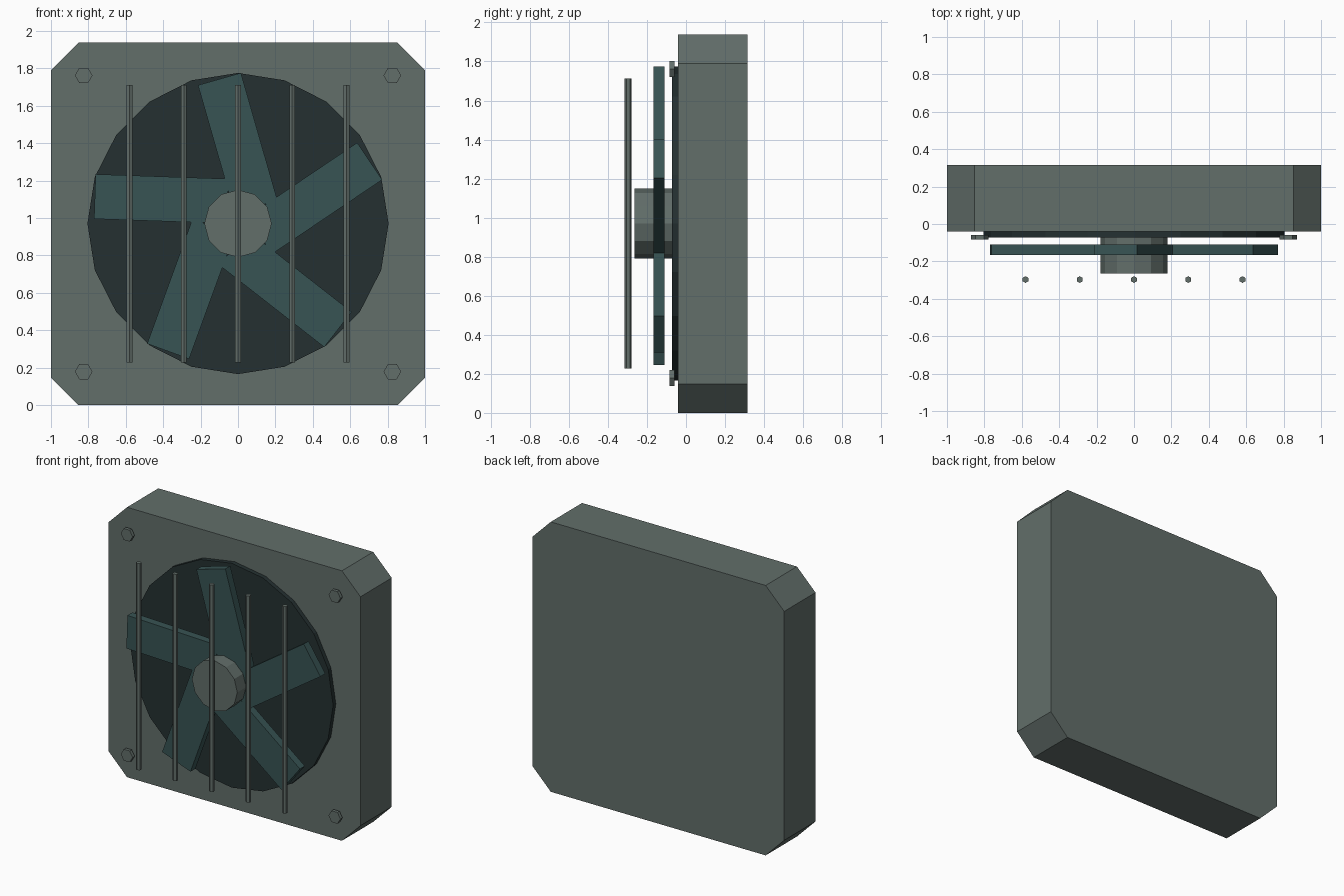
import bpy, math
from mathutils import Matrix, Vector

if "Cube" in bpy.data.objects:
    bpy.data.objects.remove(bpy.data.objects["Cube"])

CZ = 0.97  # height of the fan axis


def material(name, rgb):
    m = bpy.data.materials.new(name)
    m.diffuse_color = (*rgb, 1)
    m.use_nodes = True
    m.node_tree.nodes["Principled BSDF"].inputs["Base Color"].default_value = m.diffuse_color
    return m


CASE = material("grey green paint", (0.122, 0.156, 0.144))
TEAL = material("dark teal", (0.039, 0.087, 0.087))
DARK = material("dark opening", (0.018, 0.030, 0.031))


def prism(name, pts, y0, y1, mat):
    """Extrude an (x, z) outline from y0 (front) to y1 (back)."""
    n = len(pts)
    verts = [(x, y, z) for y in (y0, y1) for x, z in pts]
    faces = [tuple(range(n)), tuple(reversed(range(n, 2 * n)))]
    faces += [(i, i + n, (i + 1) % n + n, (i + 1) % n) for i in range(n)]
    me = bpy.data.meshes.new(name)
    me.from_pydata(verts, [], faces)
    me.materials.append(mat)
    ob = bpy.data.objects.new(name, me)
    bpy.context.collection.objects.link(ob)
    return ob


def ngon(cx, cz, r, n, start=0.0):
    return [(cx + r * math.cos(start + math.tau * i / n),
             cz + r * math.sin(start + math.tau * i / n)) for i in range(n)]


# Housing with chamfered corners
c, top = 0.147, 1.937
prism("housing", [(-1 + c, 0), (1 - c, 0), (1, c), (1, top - c), (1 - c, top),
                  (-1 + c, top), (-1, top - c), (-1, c)], -0.04, 0.315, CASE)

# Dark fan opening and hub
prism("fan_opening", ngon(0, CZ, 0.805, 20), -0.071, -0.03, DARK)
prism("hub", ngon(0, CZ, 0.18, 12), -0.265, -0.06, CASE)

# Five flat blades, each set to one side of its radius
for k in range(5):
    a = math.radians(106 + 72 * k)
    u = Vector((math.cos(a), math.sin(a)))
    v = Vector((u.y, -u.x))
    o = Vector((0, CZ))
    pts = [o + u * r + v * s for r, s in
           ((0.06, -0.002), (0.06, 0.237), (0.77, 0.237), (0.77, -0.002))]
    prism(f"blade_{k + 1}", [tuple(p) for p in pts], -0.166, -0.11, TEAL)

# Corner bolts
for x in (-0.825, 0.825):
    for z in (0.178, 1.762):
        prism("bolt", ngon(x, z, 0.047, 6), -0.084, -0.06, CASE)

# Vertical guard bars
for i in range(-2, 3):
    bpy.ops.mesh.primitive_cylinder_add(vertices=6, radius=0.018, depth=1.484,
                                        location=(0.29 * i, -0.297, CZ))
    bar = bpy.context.object
    bar.name = f"guard_bar_{i + 3}"
    bar.data.materials.append(CASE)
